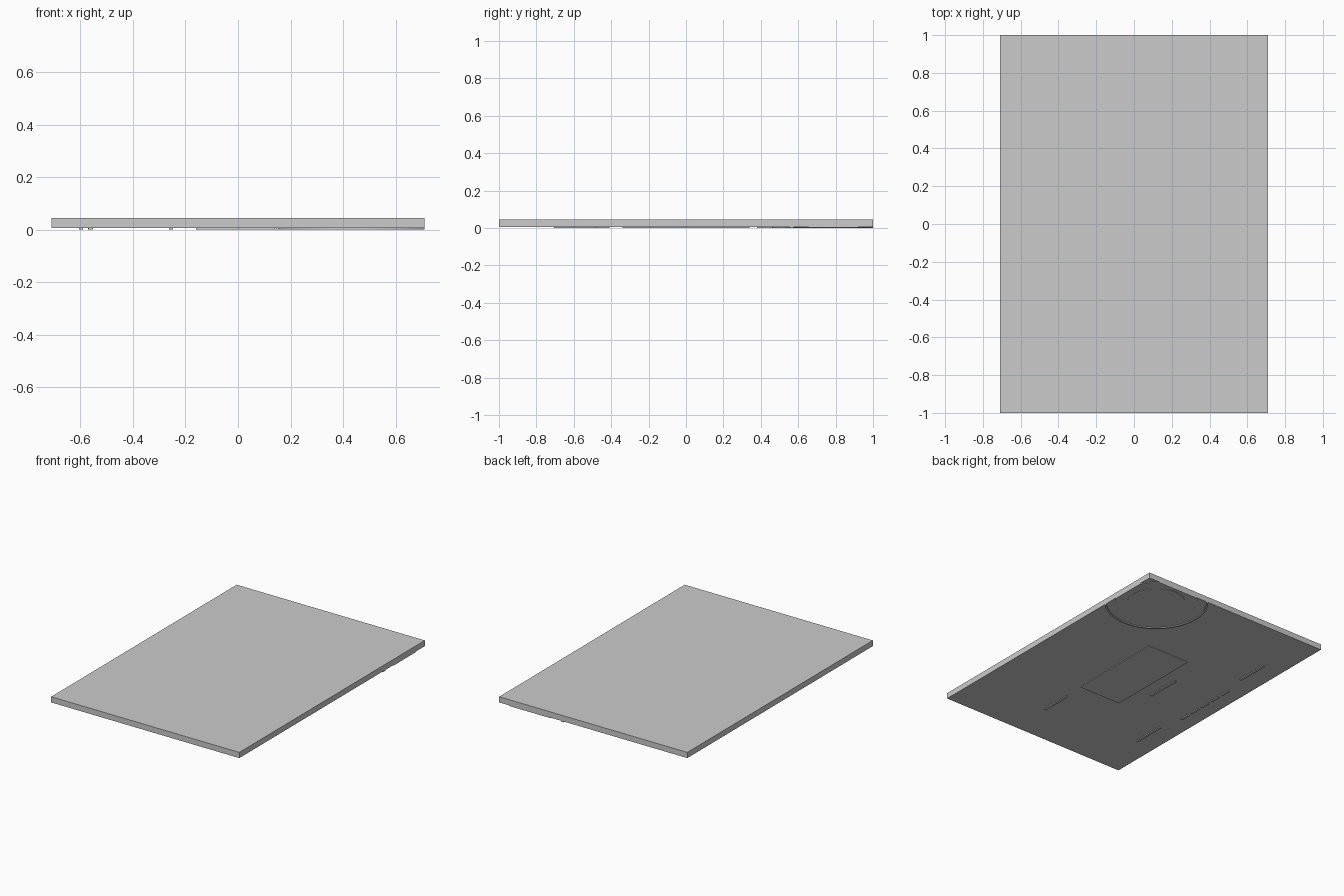
import bpy, bmesh, math
from mathutils import Vector

if "Cube" in bpy.data.objects:
    bpy.data.objects.remove(bpy.data.objects["Cube"])

HX, HY = 0.71, 1.0
BASE, TOP = 0.006, 0.045      # underside and top of the slab
CX, CY = 0.476, 0.788         # centre of the round emblem near the corner


def finish(bm, name):
    bmesh.ops.recalc_face_normals(bm, faces=bm.faces)
    me = bpy.data.meshes.new(name)
    bm.to_mesh(me)
    bm.free()
    ob = bpy.data.objects.new(name, me)
    bpy.context.collection.objects.link(ob)
    return ob


def box(name, x0, x1, y0, y1, z0, z1):
    bm = bmesh.new()
    bmesh.ops.create_cube(bm, size=1)
    for v in bm.verts:
        v.co = Vector((x0 + (v.co.x + .5) * (x1 - x0),
                       y0 + (v.co.y + .5) * (y1 - y0),
                       z0 + (v.co.z + .5) * (z1 - z0)))
    return finish(bm, name)


def clipped_round(name, r_out, r_in, z0, z1, n=96):
    """Disc or ring trimmed flush with the slab edges."""
    bm = bmesh.new()

    def circle(r, z):
        return [bm.verts.new((CX + r * math.cos(2 * math.pi * i / n),
                              CY + r * math.sin(2 * math.pi * i / n), z)) for i in range(n)]
    loops = [circle(r_out, z0), circle(r_out, z1)]
    if r_in:
        loops += [circle(r_in, z1), circle(r_in, z0)]
        pairs = [(k, (k + 1) % 4) for k in range(4)]
    else:
        pairs = [(0, 1)]
        bm.faces.new(loops[0])
        bm.faces.new(loops[1])
    for a, b in pairs:
        for i in range(n):
            j = (i + 1) % n
            bm.faces.new((loops[a][i], loops[a][j], loops[b][j], loops[b][i]))
    for co, no in (((HX, 0, 0), (1, 0, 0)), ((0, HY, 0), (0, 1, 0))):
        bmesh.ops.bisect_plane(bm, geom=bm.verts[:] + bm.edges[:] + bm.faces[:],
                               plane_co=co, plane_no=no, clear_outer=True)
        bmesh.ops.holes_fill(bm, edges=[e for e in bm.edges if e.is_boundary], sides=0)
    return finish(bm, name)


# main slab
box("slab", -HX, HX, -HY, HY, BASE, TOP)

# round emblem on the underside: outer ring, disc and raised centre
clipped_round("emblem_outer_ring", 0.328, 0.316, 0, BASE + .001)
clipped_round("emblem_disc", 0.262, 0, 0.002, BASE + .001)
clipped_round("emblem_centre", 0.187, 0, 0, BASE + .001)

# central panel on the underside
box("centre_panel", -.16, .16, -.34, .34, 0.001, BASE + .001)

# long thin bars: x, start y, end y
for i, (x, a, b) in enumerate([(.147, -.705, -.485), (-.56, -.64, -.41),
                               (-.255, -.137, .106), (-.563, .38, .61)]):
    box(f"long_bar_{i + 1}", x - .008, x + .008, a, b, 0, BASE + .001)

# row of five short bars
for i in range(5):
    y = -.21 + i * .1
    box(f"short_bar_{i + 1}", -.604, -.59, y - .034, y + .034, 0, BASE + .001)
